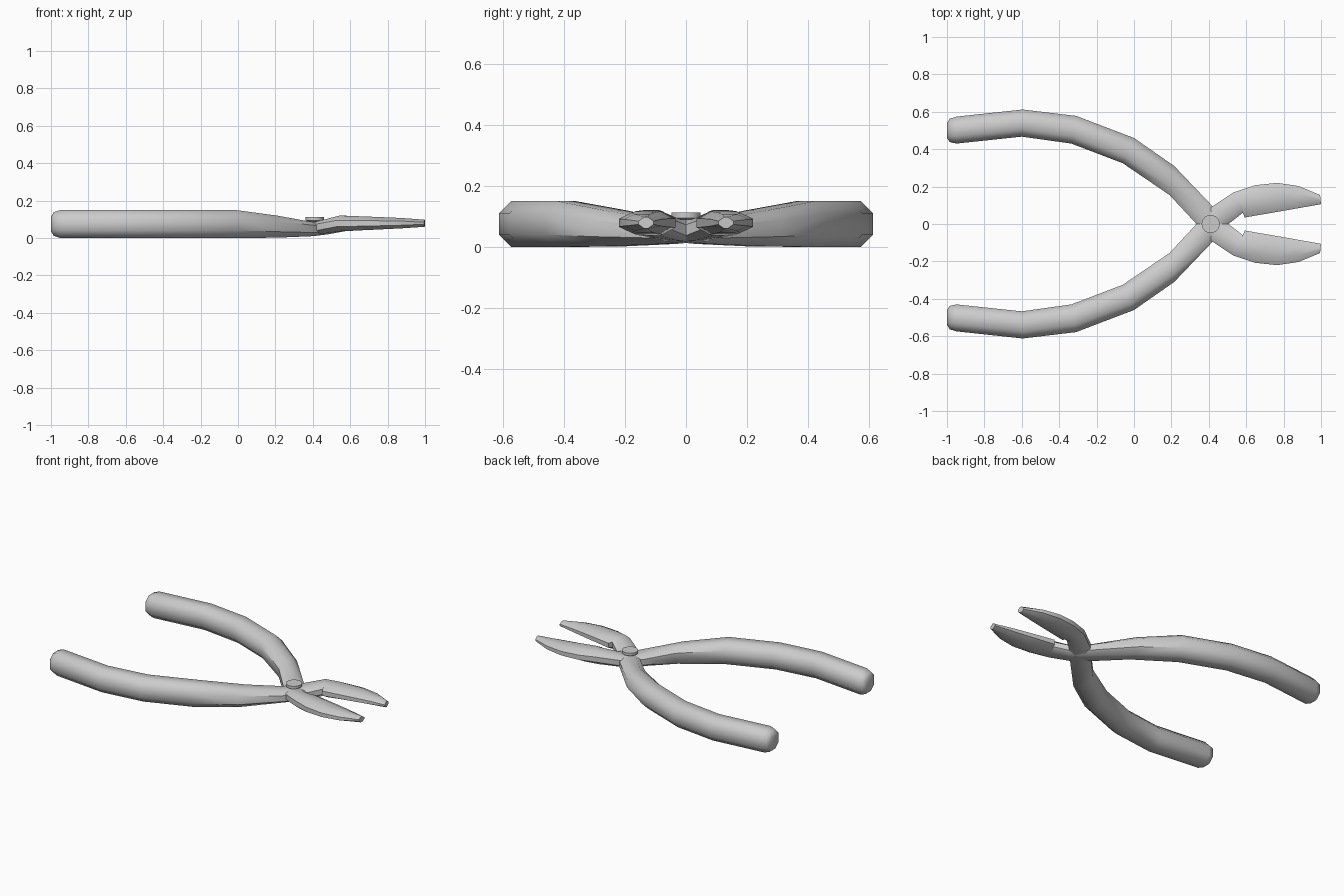
import bpy, bmesh, math

# Arm stations: outer-handle edge (x, y), opposite edge (x, y), z low, z high,
# then corner bevel as a fraction across and up the section
STATIONS = [
    (-1.00, 0.54, -1.00, 0.46, 0.035, 0.115, 0.25, 0.25),
    (-0.985, 0.563, -0.985, 0.438, 0.012, 0.138, 0.27, 0.27),
    (-0.95, 0.574, -0.95, 0.43, 0.0, 0.15, 0.27, 0.27),
    (-0.595, 0.612, -0.60, 0.467, 0.0, 0.15, 0.27, 0.27),
    (-0.31, 0.578, -0.335, 0.43, 0.0, 0.15, 0.27, 0.27),
    (0.00, 0.46, -0.06, 0.325, 0.0, 0.15, 0.27, 0.27),
    (0.215, 0.31, 0.19, 0.155, 0.002, 0.12, 0.27, 0.27),
    (0.425, 0.09, 0.325, 0.01, 0.01, 0.085, 0.22, 0.25),
    (0.505, 0.0, 0.405, -0.085, 0.02, 0.09, 0.22, 0.25),
    (0.582, -0.06, 0.53, -0.168, 0.036, 0.12, 0.25, 0.30),
    (0.592, -0.035, 0.645, -0.207, 0.04, 0.117, 0.25, 0.30),
    (0.75, -0.062, 0.765, -0.220, 0.046, 0.112, 0.27, 0.30),
    (0.87, -0.083, 0.88, -0.203, 0.052, 0.107, 0.30, 0.30),
    (1.00, -0.106, 0.995, -0.155, 0.06, 0.098, 0.38, 0.36),
]


def finish(name, bm, angle):
    bmesh.ops.recalc_face_normals(bm, faces=bm.faces)
    mesh = bpy.data.meshes.new(name)
    bm.to_mesh(mesh)
    bm.free()
    obj = bpy.data.objects.new(name, mesh)
    bpy.context.collection.objects.link(obj)
    bpy.ops.object.select_all(action='DESELECT')
    obj.select_set(True)
    bpy.context.view_layer.objects.active = obj
    bpy.ops.object.shade_smooth_by_angle(angle=math.radians(angle))
    return obj


def loft(bm, rings):
    rings = [[bm.verts.new(p) for p in ring] for ring in rings]
    n = len(rings[0])
    for a, b in zip(rings, rings[1:]):
        for i in range(n):
            j = (i + 1) % n
            bm.faces.new((a[i], a[j], b[j], b[i]))
    bm.faces.new(rings[0])
    bm.faces.new(rings[-1])


def arm_ring(station, side):
    ax, ay, bx, by, z0, z1, c, d = station
    uv = [(c, 0), (1 - c, 0), (1, d), (1, 1 - d),
          (1 - c, 1), (c, 1), (0, 1 - d), (0, d)]
    return [(ax + (bx - ax) * u, side * (ay + (by - ay) * u),
             z0 + (z1 - z0) * v) for u, v in uv]


# Two crossing arms, each a grip running through the pivot into a jaw
for name, side in (("left_grip_and_jaw", 1), ("right_grip_and_jaw", -1)):
    bm = bmesh.new()
    loft(bm, [arm_ring(s, side) for s in STATIONS])
    finish(name, bm, 47)

# Pivot rivet with a wider head
bm = bmesh.new()
loft(bm, [[(0.41 + r * math.cos(math.tau * i / 14),
            r * math.sin(math.tau * i / 14), z) for i in range(14)]
          for r, z in ((0.035, 0.03), (0.035, 0.088), (0.049, 0.095), (0.049, 0.112))])
finish("pivot_rivet", bm, 35)
